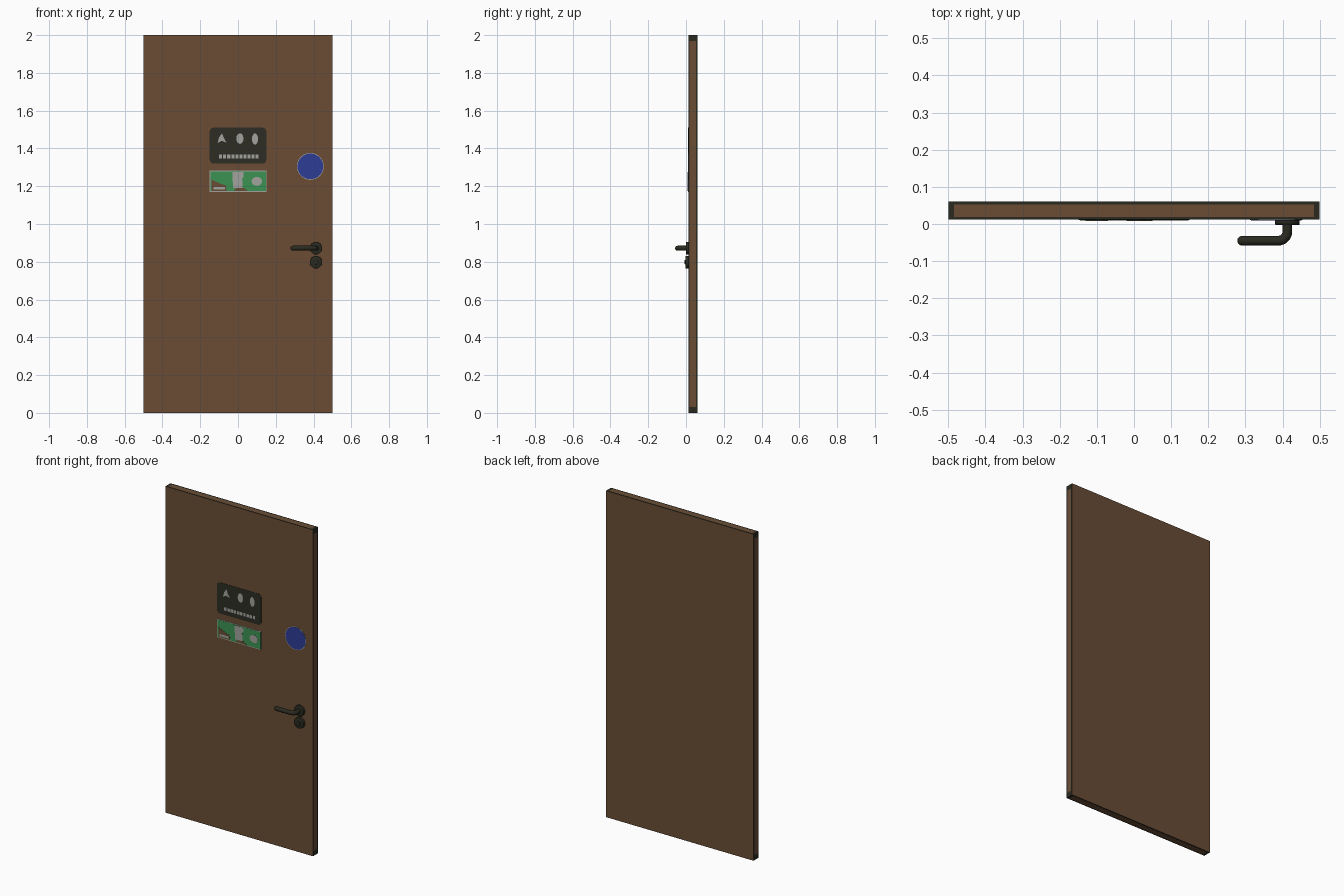
import bpy, bmesh, math
from mathutils import Matrix

if "Cube" in bpy.data.objects:
    bpy.data.objects.remove(bpy.data.objects["Cube"])

FRONT, BACK = 0.012, 0.060


def mat(name, c):
    m = bpy.data.materials.new(name)
    m.diffuse_color = (*c, 1)
    m.use_nodes = True
    m.node_tree.nodes["Principled BSDF"].inputs["Base Color"].default_value = m.diffuse_color
    return m


BROWN = mat("brown wood", (0.142, 0.073, 0.036))
DARK = mat("dark metal", (0.023, 0.023, 0.015))
SIGN = mat("dark sign", (0.026, 0.027, 0.018))
GREY = mat("pale grey", (0.36, 0.37, 0.34))
GREEN = mat("sign green", (0.045, 0.29, 0.085))
BLUE = mat("sign blue", (0.026, 0.045, 0.30))


def finish(bm, name, *mats):
    bmesh.ops.recalc_face_normals(bm, faces=bm.faces[:])
    me = bpy.data.meshes.new(name)
    bm.to_mesh(me)
    bm.free()
    for m in mats:
        me.materials.append(m)
    ob = bpy.data.objects.new(name, me)
    bpy.context.collection.objects.link(ob)
    return ob


def smooth(ob):
    bpy.ops.object.select_all(action='DESELECT')
    ob.select_set(True)
    bpy.context.view_layer.objects.active = ob
    bpy.ops.object.shade_smooth_by_angle(angle=math.radians(40))


# flat plate from an x/z outline, standing t proud of the door front
def plate(name, pts, t, m):
    bm = bmesh.new()
    f = bm.faces.new([bm.verts.new((x, FRONT, z)) for x, z in pts])
    r = bmesh.ops.extrude_face_region(bm, geom=[f])
    for v in r["geom"]:
        if isinstance(v, bmesh.types.BMVert):
            v.co.y -= t
    return finish(bm, name, m)


def ellipse(cx, cz, rx, rz, n=16):
    return [(cx + rx * math.cos(2 * math.pi * i / n), cz + rz * math.sin(2 * math.pi * i / n))
            for i in range(n)]


def rounded(x0, x1, z0, z1, r, n=4):
    pts = []
    for k, (cx, cz) in enumerate([(x1 - r, z1 - r), (x0 + r, z1 - r), (x0 + r, z0 + r), (x1 - r, z0 + r)]):
        for i in range(n + 1):
            a = math.pi / 2 * (k + i / n)
            pts.append((cx + r * math.cos(a), cz + r * math.sin(a)))
    return pts


def rect(x0, x1, z0, z1):
    return [(x0, z0), (x1, z0), (x1, z1), (x0, z1)]


# door leaf: plain slab, with dark worn borders cut into its narrow sides
bm = bmesh.new()
bmesh.ops.create_cube(bm, size=1, matrix=Matrix.Translation((0, (FRONT + BACK) / 2, 1))
                      @ Matrix.Diagonal((1, BACK - FRONT, 2, 1)))
for co, no in [((-0.485, 0, 0), (1, 0, 0)), ((0.485, 0, 0), (1, 0, 0)),
               ((0, FRONT + 0.007, 0), (0, 1, 0)), ((0, BACK - 0.008, 0), (0, 1, 0)),
               ((0, 0, 0.03), (0, 0, 1)), ((0, 0, 1.97), (0, 0, 1))]:
    bmesh.ops.bisect_plane(bm, geom=bm.verts[:] + bm.edges[:] + bm.faces[:], plane_co=co, plane_no=no)
for f in bm.faces:
    c = f.calc_center_median()
    if abs(f.normal.y) < 0.5:
        border = not (FRONT + 0.007 < c.y < BACK - 0.008)
        end = abs(c.x) > 0.485 and abs(c.z - 1) > 0.97
        f.material_index = int(border or end)
finish(bm, "door_leaf", BROWN, DARK)

# dark information sign with three pictograms and a row of plain dashes
plate("information_sign", rounded(-0.15, 0.15, 1.32, 1.51, 0.02), 0.0015, SIGN)
plate("pictogram_left", [(-0.108, 1.43), (-0.085, 1.44), (-0.06, 1.43), (-0.072, 1.45),
                         (-0.085, 1.48), (-0.1, 1.46)], 0.0025, GREY)
plate("pictogram_middle", ellipse(0.01, 1.452, 0.019, 0.028), 0.0025, GREY)
plate("pictogram_right", ellipse(0.09, 1.45, 0.016, 0.03), 0.0025, GREY)
for i in range(10):
    x = -0.1 + i * 0.0215
    plate("sign_dash", rect(x, x + 0.016, 1.347, 1.367), 0.0025, GREY)

# green sign: pale border, green field, pale figures, worn brown spots
plate("green_sign_border", rect(-0.15, 0.15, 1.17, 1.283), 0.0012, GREY)
plate("green_sign_field", rect(-0.145, 0.147, 1.174, 1.279), 0.002, GREEN)
plate("green_sign_figure", [(-0.03, 1.25), (-0.025, 1.19), (0.025, 1.19), (0.022, 1.24),
                            (0.03, 1.25), (0.03, 1.275), (-0.03, 1.275)], 0.003, GREY)
plate("green_sign_disc", ellipse(0.1, 1.226, 0.028, 0.024), 0.003, GREY)
plate("green_sign_mark", rect(-0.13, -0.07, 1.182, 1.196), 0.0036, GREY)
plate("worn_spot_left", [(-0.14, 1.176), (-0.06, 1.176), (-0.065, 1.205), (-0.09, 1.212),
                         (-0.14, 1.235)], 0.003, BROWN)
plate("worn_spot_middle", [(-0.02, 1.176), (0.05, 1.176), (0.03, 1.192), (-0.01, 1.19)], 0.0036, BROWN)

# round blue sign with a thin pale rim
plate("blue_sign_rim", ellipse(0.383, 1.305, 0.071, 0.071, 40), 0.0012, GREY)
plate("blue_sign_disc", ellipse(0.383, 1.305, 0.068, 0.068, 40), 0.002, BLUE)


# turned discs for the rosettes, axis along y
def disc(name, x, z, r, y0, y1):
    bm = bmesh.new()
    bmesh.ops.create_cone(bm, cap_ends=True, segments=32, radius1=r, radius2=r, depth=y1 - y0,
                          matrix=Matrix.Translation((x, (y0 + y1) / 2, z)) @ Matrix.Rotation(math.pi / 2, 4, 'X'))
    front = [e for e in bm.edges if all(abs(v.co.y - y0) < 1e-5 for v in e.verts)]
    bmesh.ops.bevel(bm, geom=front, offset=0.002, segments=2, affect='EDGES', profile=0.5)
    smooth(finish(bm, name, DARK))


disc("handle_rosette", 0.413, 0.872, 0.033, -0.001, FRONT)
disc("lock_rosette", 0.413, 0.798, 0.033, -0.003, FRONT)
disc("lock_cylinder", 0.413, 0.798, 0.012, -0.007, FRONT)

# lever: round bar coming out of the rosette, bending left, with a rounded tip
R = 0.0130
path = [(0.413, 0.005, 1), (0.413, -0.02, 1)]
for i in range(1, 9):
    a = math.pi / 2 * i / 8
    path.append((0.388 + 0.025 * math.cos(a), -0.02 - 0.025 * math.sin(a), 1))
for i in range(6):
    a = math.pi / 2 * i / 5.3
    path.append((0.291 - R * math.sin(a), -0.045, math.cos(a)))
cu = bpy.data.curves.new("lever_handle", 'CURVE')
cu.dimensions = '3D'
cu.bevel_depth, cu.bevel_resolution, cu.use_fill_caps = R, 4, True
sp = cu.splines.new('POLY')
sp.points.add(len(path) - 1)
for p, (x, y, r) in zip(sp.points, path):
    p.co, p.radius = (x, y, 0.872, 1), r
cu.materials.append(DARK)
lever = bpy.data.objects.new("lever_handle", cu)
bpy.context.collection.objects.link(lever)
bpy.ops.object.select_all(action='DESELECT')
lever.select_set(True)
bpy.context.view_layer.objects.active = lever
bpy.ops.object.convert(target='MESH')
smooth(bpy.context.view_layer.objects.active)
